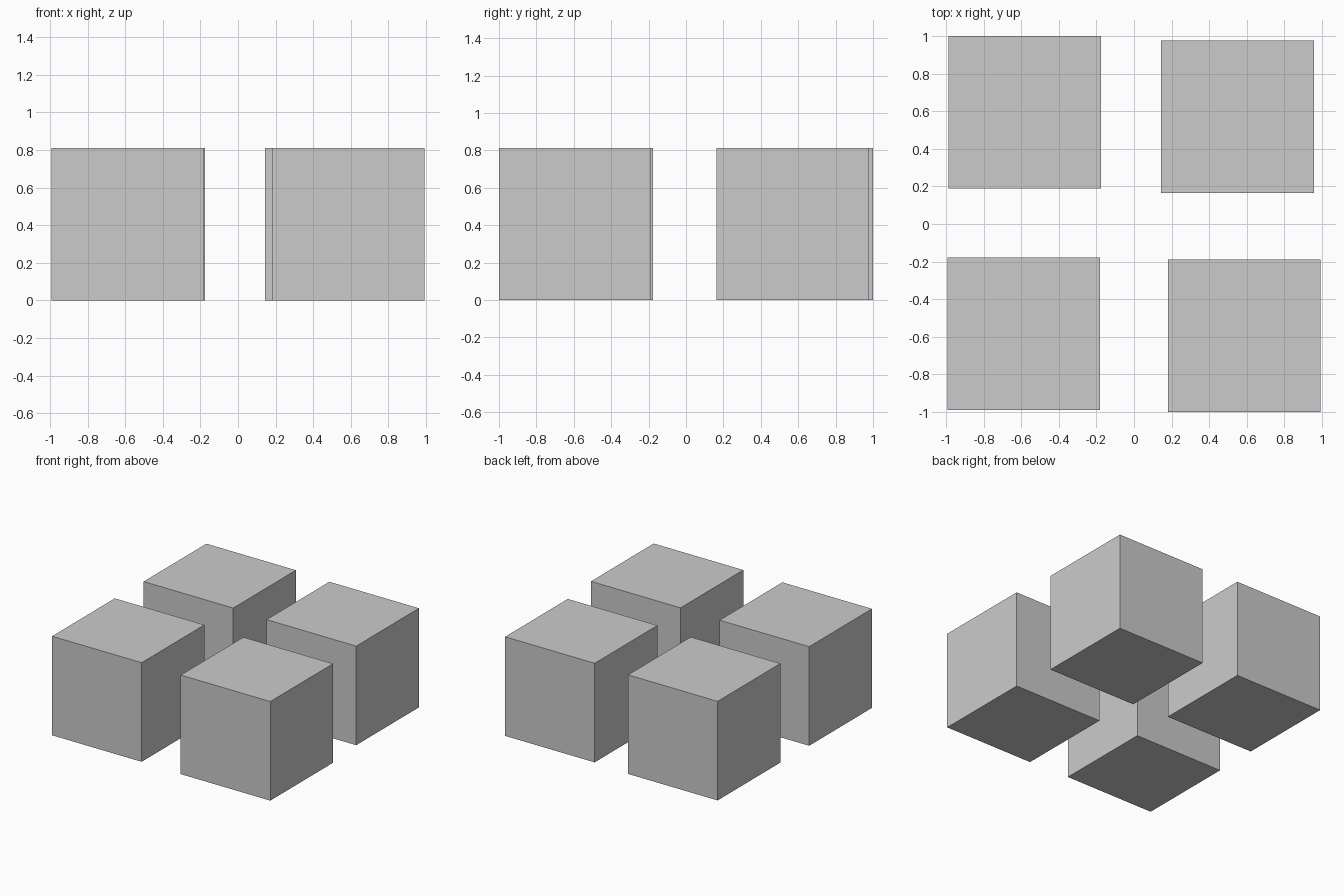
import bpy

if "Cube" in bpy.data.objects:
    bpy.data.objects.remove(bpy.data.objects["Cube"])

SIDE = 0.812

# four equal cubes in a slightly uneven 2 x 2 layout
CENTRES = {
    "back_left_cube": (-0.581, 0.594),
    "back_right_cube": (0.551, 0.570),
    "front_left_cube": (-0.587, -0.583),
    "front_right_cube": (0.587, -0.594),
}

for name, (x, y) in CENTRES.items():
    bpy.ops.mesh.primitive_cube_add(size=SIDE, location=(x, y, SIDE / 2))
    bpy.context.object.name = name
